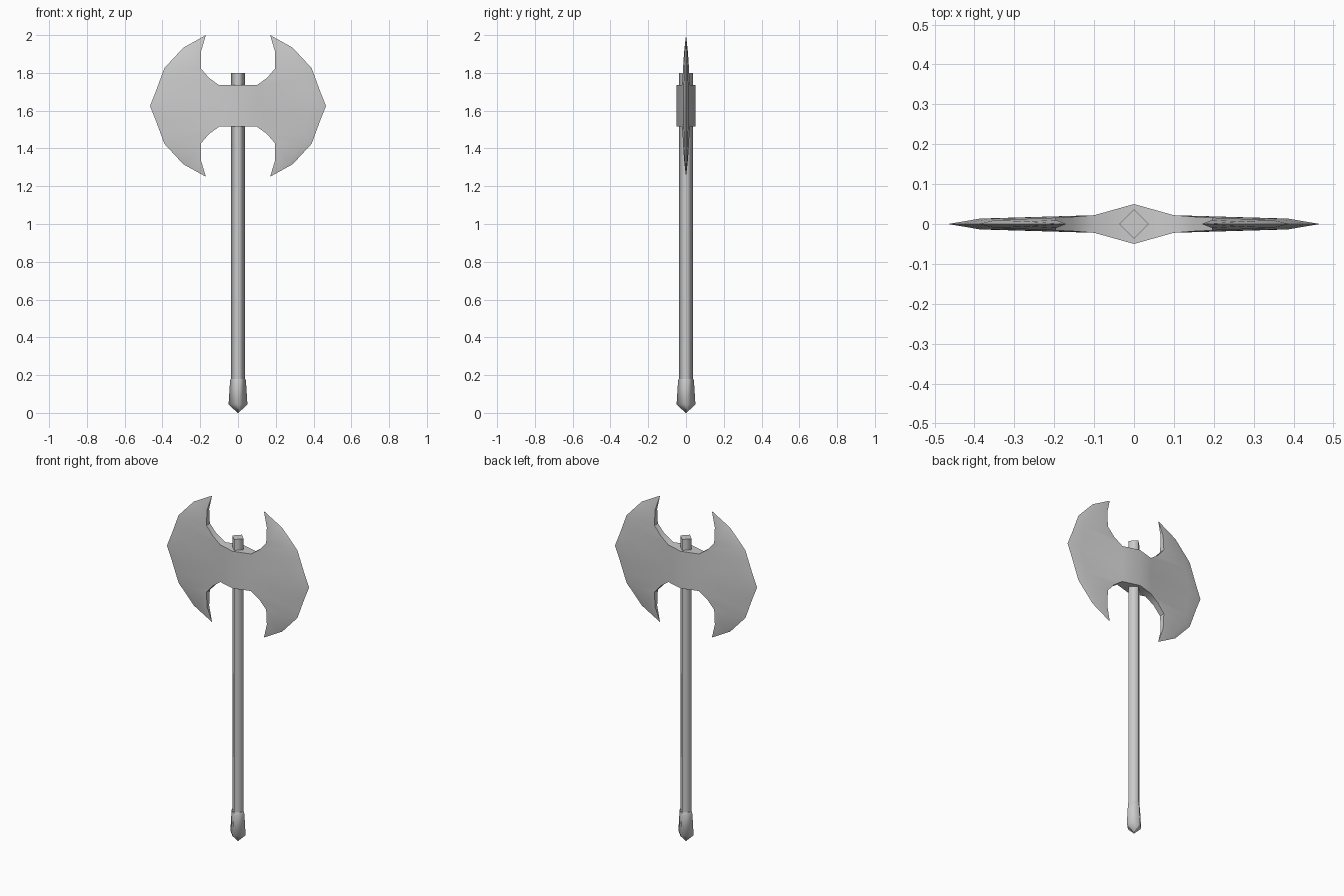
import bpy
import bmesh
import math
from itertools import product

if "Cube" in bpy.data.objects:
    bpy.data.objects.remove(bpy.data.objects["Cube"], do_unlink=True)

# One plain grey for the whole weapon
grey = bpy.data.materials.new("plain_grey")
grey.use_nodes = True
grey.diffuse_color = (0.6, 0.6, 0.6, 1)
grey.node_tree.nodes["Principled BSDF"].inputs["Base Color"].default_value = (0.6, 0.6, 0.6, 1)


def finish(name, bm):
    """Clean a bmesh and place it in the scene as a named object."""
    bmesh.ops.remove_doubles(bm, verts=bm.verts, dist=0.0005)
    bmesh.ops.recalc_face_normals(bm, faces=bm.faces)
    mesh = bpy.data.meshes.new(name)
    bm.to_mesh(mesh)
    bm.free()
    mesh.materials.append(grey)
    obj = bpy.data.objects.new(name, mesh)
    bpy.context.collection.objects.link(obj)
    return obj


def diamond_post(name, profile):
    """Four-sided post from (radius, height) pairs, smooth around its sides."""
    bm = bmesh.new()
    rings = []
    for radius, z in profile:
        angles = [math.pi / 2 * i for i in range(4)]
        rings.append([bm.verts.new((radius * math.cos(a), radius * math.sin(a), z))
                      for a in angles])
    for low, high in zip(rings, rings[1:]):
        for i in range(4):
            j = (i + 1) % 4
            face = bm.faces.new((low[i], low[j], high[j], high[i]))
            face.smooth = True
    bm.faces.new(rings[0])
    bm.faces.new(rings[-1])
    return finish(name, bm)


diamond_post("handle", [(0.037, 0.1), (0.037, 1.8)])
diamond_post("pommel", [(0.002, 0), (0.05, 0.045), (0.042, 0.17), (0.039, 0.18)])

# Double blade: one eighth is described, then reflected on all three axes
MIDDLE = 1.625
# Rows from centre to tip: notch x, notch z, half thickness, cutting edge x, z
rows = [
    (0.10, 0, 0.022, 0.466, 0),
    (0.10, 0.11, 0.022, 0.434, 0.08),
    (0.153, 0.148, 0.018, 0.412, 0.14),
    (0.196, 0.198, 0.016, 0.39, 0.2),
    (0.196, 0.288, 0.010, 0.29, 0.308),
    (0.17, 0.375, 0, 0.17, 0.375),
]


def blade_row(xi, zi, half, xo, zo):
    t = 0.78
    belly = (xi + (xo - xi) * t, half * 0.62, zi + (zo - zi) * t)
    return [(xi, half, zi), belly, (xo, 0, zo)]


patches = []
grid = [blade_row(*r) for r in rows]
for low, high in zip(grid, grid[1:]):
    for k in range(2):
        patches.append((low[k], low[k + 1], high[k + 1], high[k]))
# Socket cheek around the handle
top = rows[1][1]
patches.append(((0, 0.05, 0), grid[0][0], grid[1][0], (0, 0.05, top)))
# Walls along the notch, from the socket to the tip
rim = [(0, 0.05, top)] + [row[0] for row in grid[1:]]
for a, b in zip(rim, rim[1:]):
    patches.append((a, b, (b[0], 0, b[2]), (a[0], 0, a[2])))

bm = bmesh.new()
for sx, sy, sz in product((1, -1), repeat=3):
    for patch in patches:
        points = []
        for x, y, z in patch:
            p = (x * sx, y * sy, z * sz + MIDDLE)
            if p not in points:
                points.append(p)
        if len(points) > 2:
            face = bm.faces.new([bm.verts.new(p) for p in points])
            face.smooth = True
blade = finish("double_blade", bm)
blade.data.set_sharp_from_angle(angle=math.radians(40))
